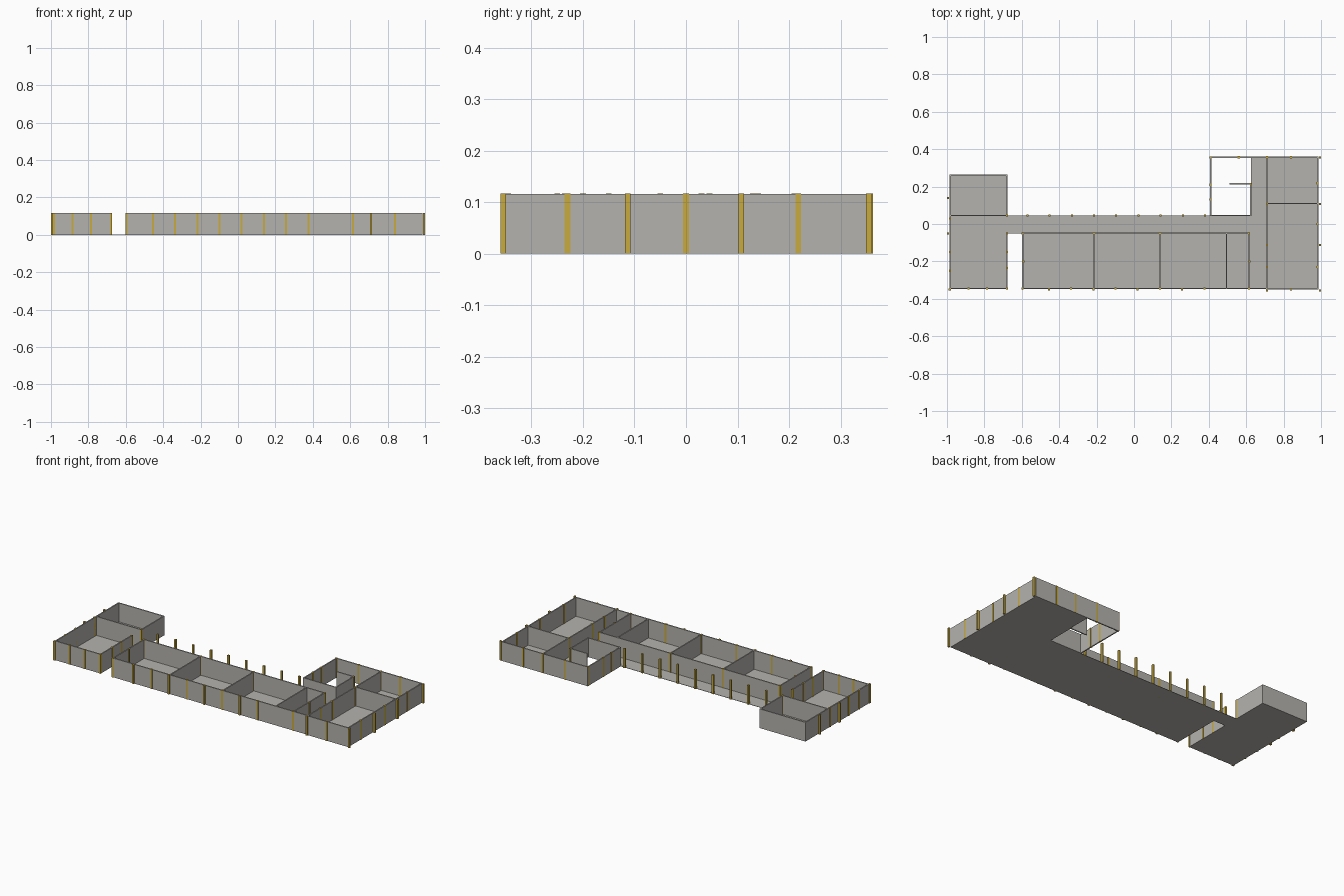
import bpy, bmesh

if "Cube" in bpy.data.objects:
    bpy.data.objects.remove(bpy.data.objects["Cube"])

H = 0.116      # wall height
T = 0.007      # wall thickness
C = 0.011      # column width


def material(name, rgb):
    m = bpy.data.materials.new(name)
    m.diffuse_color = (*rgb, 1)
    m.use_nodes = True
    m.node_tree.nodes["Principled BSDF"].inputs["Base Color"].default_value = m.diffuse_color
    return m


grey = material("concrete_grey", (0.46, 0.45, 0.42))
gold = material("ochre_yellow", (0.58, 0.41, 0.05))


def finish(bm, name, mat):
    bmesh.ops.recalc_face_normals(bm, faces=bm.faces)
    me = bpy.data.meshes.new(name)
    bm.to_mesh(me)
    bm.free()
    me.materials.append(mat)
    ob = bpy.data.objects.new(name, me)
    bpy.context.collection.objects.link(ob)
    return ob


def add_box(bm, x0, x1, y0, y1, z0, z1):
    vs = bmesh.ops.create_cube(bm, size=1)["verts"]
    for v in vs:
        v.co = ((x0 + x1) / 2 + v.co.x * (x1 - x0),
                (y0 + y1) / 2 + v.co.y * (y1 - y0),
                (z0 + z1) / 2 + v.co.z * (z1 - z0))


def walls(name, runs):
    """Axis-aligned walls along centre lines (x0, y0, x1, y1)."""
    bm = bmesh.new()
    h = T / 2
    for x0, y0, x1, y1 in runs:
        add_box(bm, min(x0, x1) - h, max(x0, x1) + h,
                min(y0, y1) - h, max(y0, y1) + h, 0, H)
    return finish(bm, name, grey)


def columns(name, points):
    bm = bmesh.new()
    h = C / 2
    for x, y in points:
        add_box(bm, x - h, x + h, y - h, y + h, 0, H + 0.001)
    return finish(bm, name, gold)


# Floor slab: one outline, extruded
outline = [(-.985, -.345), (-.68, -.345), (-.68, -.05), (-.595, -.05),
           (-.595, -.345), (.71, -.345), (.71, -.35), (.985, -.35),
           (.985, .36), (.625, .36), (.625, .045), (-.68, .045),
           (-.68, .26), (-.985, .26)]
bm = bmesh.new()
face = bm.faces.new([bm.verts.new((x, y, 0)) for x, y in outline])
ext = bmesh.ops.extrude_face_region(bm, geom=[face])
for v in ext["geom"]:
    if isinstance(v, bmesh.types.BMVert):
        v.co.z = 0.002
finish(bm, "floor_slab", grey)

# West wing: two rooms, open towards the corridor
walls("west_wing_walls", [
    (-.982, -.345, -.982, .26), (-.982, .26, -.68, .26),
    (-.982, -.345, -.68, -.345), (-.68, -.345, -.68, -.05),
    (-.68, .045, -.68, .26), (-.982, .045, -.68, .045)])

# Row of rooms south of the corridor
walls("room_row_outer_walls", [
    (-.595, -.345, .71, -.345), (-.595, -.05, .615, -.05),
    (-.595, -.345, -.595, -.05), (.615, -.345, .615, -.05)])
walls("room_row_partitions",
      [(x, -.345, x, -.05) for x in (-.215, .14, .495)])

# East wing
walls("east_wing_walls", [
    (.71, -.348, .982, -.348), (.982, -.348, .982, .357),
    (.41, .357, .982, .357), (.71, -.348, .71, .357),
    (.71, .11, .982, .11)])

# Stairwell without floor
walls("stairwell_walls", [
    (.41, .045, .41, .357), (.41, .045, .625, .045),
    (.625, .045, .625, .215), (.515, .215, .625, .215)])

# Free-standing columns along the open side of the corridor
columns("corridor_columns", [(-.57 + .1187 * i, .046) for i in range(9)])

# South front columns: every second one stands proud
columns("south_columns",
        [(-.455 + .1187 * i, -.351 if i % 2 == 0 else -.3455)
         for i in range(8)]
        + [(-.595, -.346), (.71, -.3545), (.84, -.350)])
columns("room_end_columns", [(-.592, -.2), (.618, -.2), (.615, -.346)])
columns("room_corner_columns",
        [(x, -.05) for x in (-.595, -.215, .14, .615)])

# West wing columns
columns("west_wing_columns",
        [(-.9945, y) for y in (.14, -.05)]
        + [(-.984, y) for y in (.03, -.15, -.25)]
        + [(-.985, -.35), (-.885, -.346), (-.785, -.346), (-.68, -.346)]
        + [(-.68, y) for y in (-.15, -.235, -.05, .045)])

# East wing columns: proud and flush ones alternate
columns("east_wing_columns",
        [(.9945, y) for y in (-.3545, -.113, .107, .3545)]
        + [(.982, y) for y in (-.23, 0, .218)]
        + [(x, .3545 if x < .5 else .357) for x in (.41, .56, .71, .84)]
        + [(.71, y) for y in (-.23, -.113, .107)])
columns("stairwell_columns", [(.41, .13), (.41, .21), (.625, .215)])
